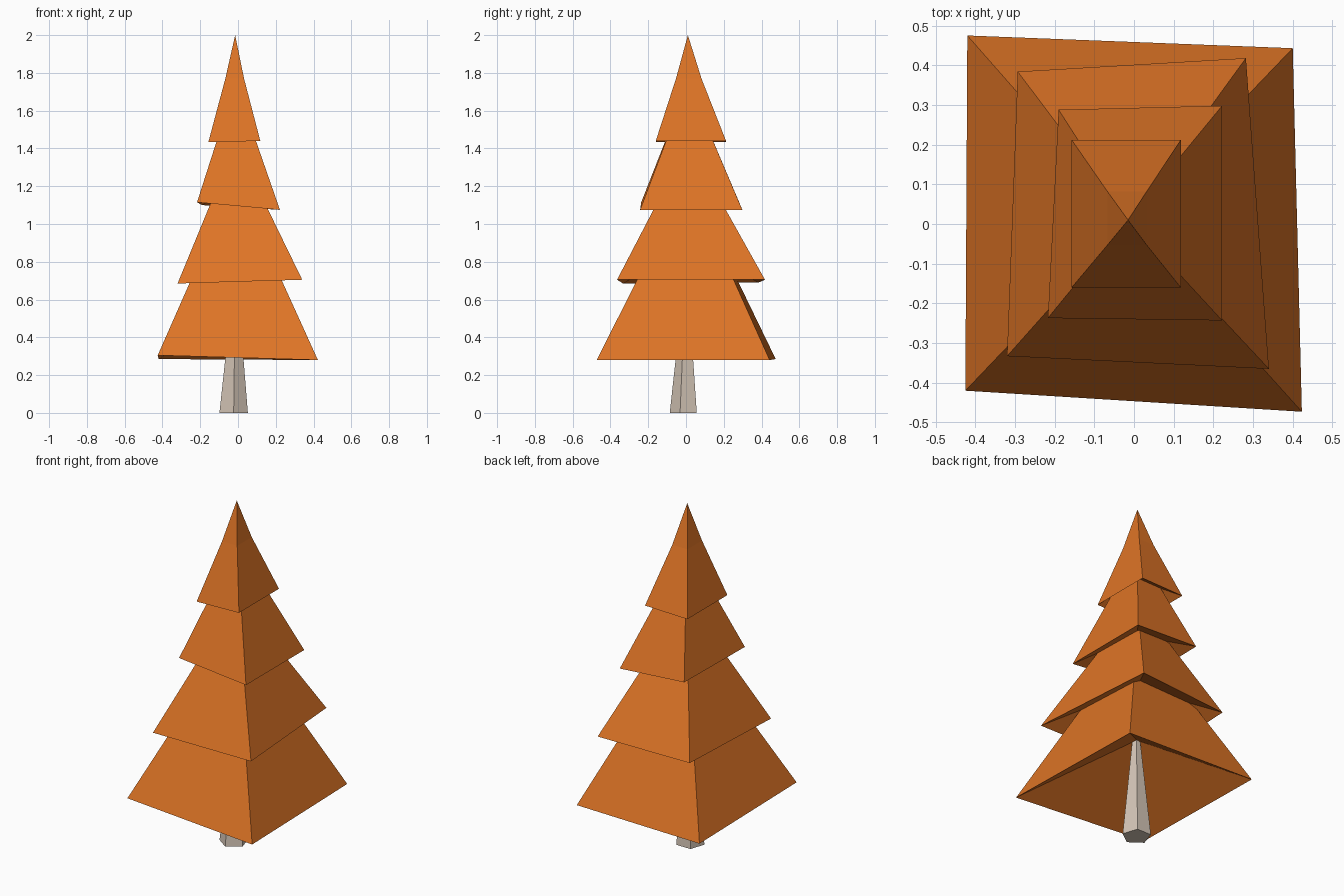
import bpy
import bmesh
import math

if "Cube" in bpy.data.objects:
    bpy.data.objects.remove(bpy.data.objects["Cube"])


def material(name, rgb):
    m = bpy.data.materials.new(name)
    m.diffuse_color = (*rgb, 1)
    m.use_nodes = True
    m.node_tree.nodes["Principled BSDF"].inputs["Base Color"].default_value = m.diffuse_color
    return m


orange = material("autumn orange", (0.73, 0.175, 0.019))
bark = material("pale bark", (0.66, 0.56, 0.47))


def make_object(name, rings, mat, bottom=None, top=None):
    """Bridge rings of points; close each end with a tip point or a flat cap."""
    bm = bmesh.new()
    loops = [[bm.verts.new(p) for p in ring] for ring in rings]
    n = len(loops[0])
    for a, b in zip(loops, loops[1:]):
        for i in range(n):
            j = (i + 1) % n
            bm.faces.new((a[i], a[j], b[j], b[i]))
    for loop, tip in ((loops[0], bottom), (loops[-1], top)):
        if tip is None:
            bm.faces.new(loop)
        else:
            v = bm.verts.new(tip)
            for i in range(n):
                bm.faces.new((loop[i], loop[(i + 1) % n], v))
    bmesh.ops.recalc_face_normals(bm, faces=bm.faces)
    mesh = bpy.data.meshes.new(name)
    bm.to_mesh(mesh)
    bm.free()
    mesh.materials.append(mat)
    obj = bpy.data.objects.new(name, mesh)
    bpy.context.collection.objects.link(obj)


# Foliage tiers: slightly skewed square skirts with hollow undersides
# (name, four rim corners, peak height, hollow height)
tiers = [
    ("foliage_bottom", [(-.425, -.42, .305), (.423, -.473, .28),
                        (.40, .443, .28), (-.42, .475, .285)], 1.24, .58),
    ("foliage_lower", [(-.32, -.333, .685), (.34, -.365, .705),
                       (.282, .418, .705), (-.293, .384, .69)], 1.43, .90),
    ("foliage_upper", [(-.217, -.237, 1.115), (.222, -.243, 1.075),
                       (.222, .298, 1.075), (-.19, .288, 1.10)], 1.75, 1.22),
]
for name, rim, peak, hollow in tiers:
    make_object(name, [rim], orange, (-.01, .01, hollow), (-.013, .012, peak))

# Top tier: slightly pinched in below the tip
top_rim = [(-.157, -.16, 1.433), (.118, -.16, 1.44),
           (.118, .212, 1.44), (-.157, .212, 1.433)]
pinch = [(-.067, -.053, 1.77), (.032, -.053, 1.77),
         (.032, .082, 1.77), (-.067, .082, 1.77)]
make_object("foliage_top", [top_rim, pinch], orange,
            (-.015, .015, 1.56), (-.015, .01, 2.0))


# Trunk: tapered five-sided post
def pentagon(r, x, y, z):
    angles = [math.radians(-90 + 72 * i) for i in range(5)]
    return [(x + r * math.cos(a), y + r * math.sin(a), z) for a in angles]


make_object("trunk", [pentagon(.079, -.023, -.007, 0),
                      pentagon(.02, -.015, 0, .60)], bark)
